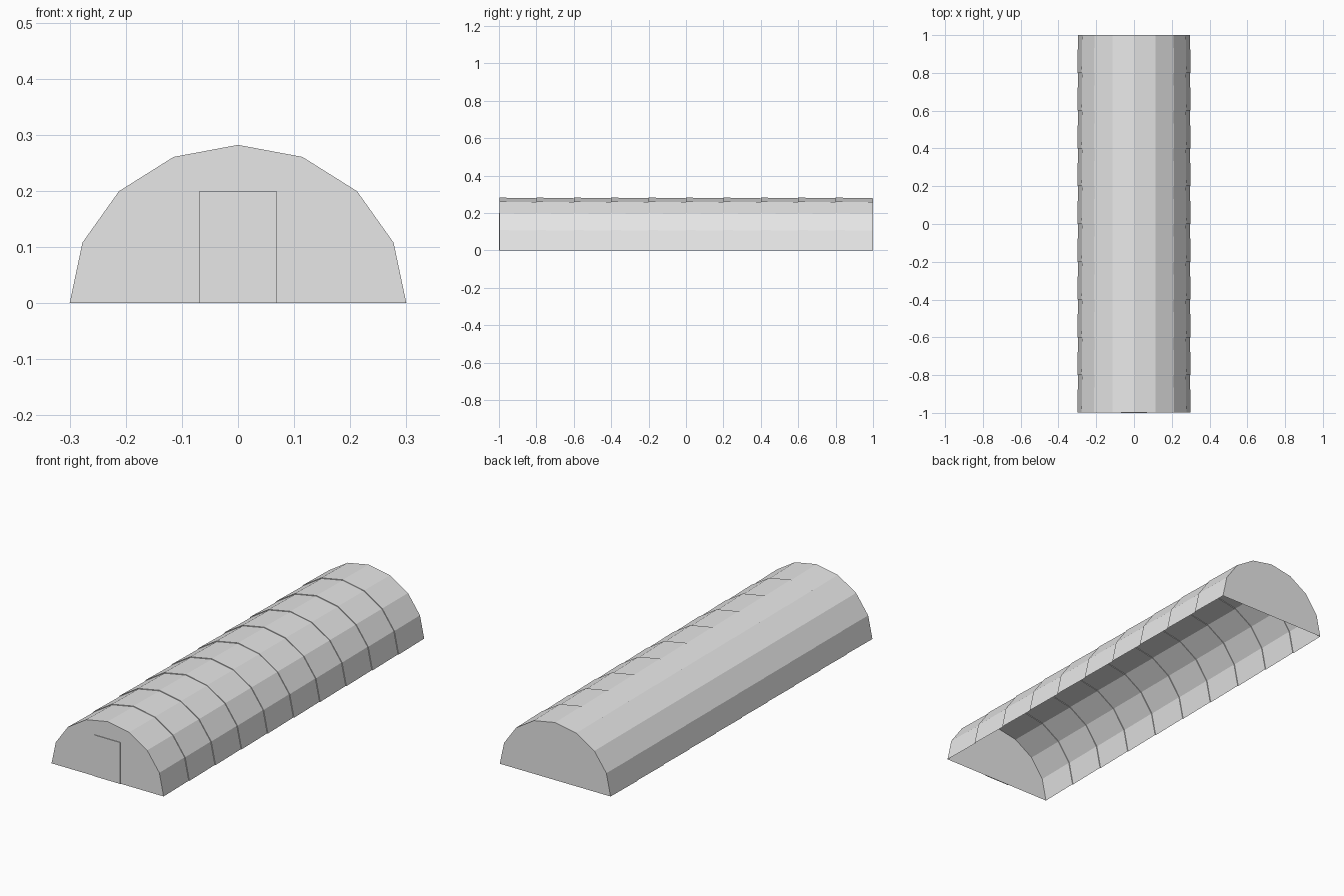
import bpy, bmesh, math

if "Cube" in bpy.data.objects:
    bpy.data.objects.remove(bpy.data.objects["Cube"])

def material(name, value):
    m = bpy.data.materials.new(name)
    m.diffuse_color = (value, value, value, 1)
    m.use_nodes = True
    m.node_tree.nodes["Principled BSDF"].inputs["Base Color"].default_value = m.diffuse_color
    return m

grey = material("light_grey", 0.8)

def finish(name, bm):
    bmesh.ops.recalc_face_normals(bm, faces=bm.faces)
    mesh = bpy.data.meshes.new(name)
    bm.to_mesh(mesh)
    bm.free()
    mesh.materials.append(grey)
    obj = bpy.data.objects.new(name, mesh)
    bpy.context.collection.objects.link(obj)
    return obj

# Eight-sided half-round arch section
SIDES, BAYS = 8, 10
FRONT, BACK = -0.997, 1.0

def arch(bm, y, scale):
    return [bm.verts.new((0.3 * scale * math.cos(math.pi * i / SIDES),
                          y,
                          0.282 * scale * math.sin(math.pi * i / SIDES)))
            for i in range(SIDES + 1)]

# Hut shell: ten slightly tapered, lapped bays, closed ends and open underside
bm = bmesh.new()
rings = []
for bay in range(BAYS):
    start = FRONT if bay == 0 else -1 + bay * 0.2
    end = BACK if bay == BAYS - 1 else -1 + (bay + 1) * 0.2
    rings.append(arch(bm, start, 1.0))
    rings.append(arch(bm, end, 0.988))
for a, b in zip(rings, rings[1:]):
    for i in range(SIDES):
        bm.faces.new((a[i], a[i + 1], b[i + 1], b[i]))
bm.faces.new(rings[0])
bm.faces.new(rings[-1])
finish("arched_shell", bm)

# Door: thin plate on the front wall
bm = bmesh.new()
bmesh.ops.create_cube(bm, size=1)
bmesh.ops.scale(bm, vec=(0.138, 0.004, 0.2), verts=bm.verts)
bmesh.ops.translate(bm, vec=(0, -0.998, 0.1), verts=bm.verts)
finish("front_door", bm)
